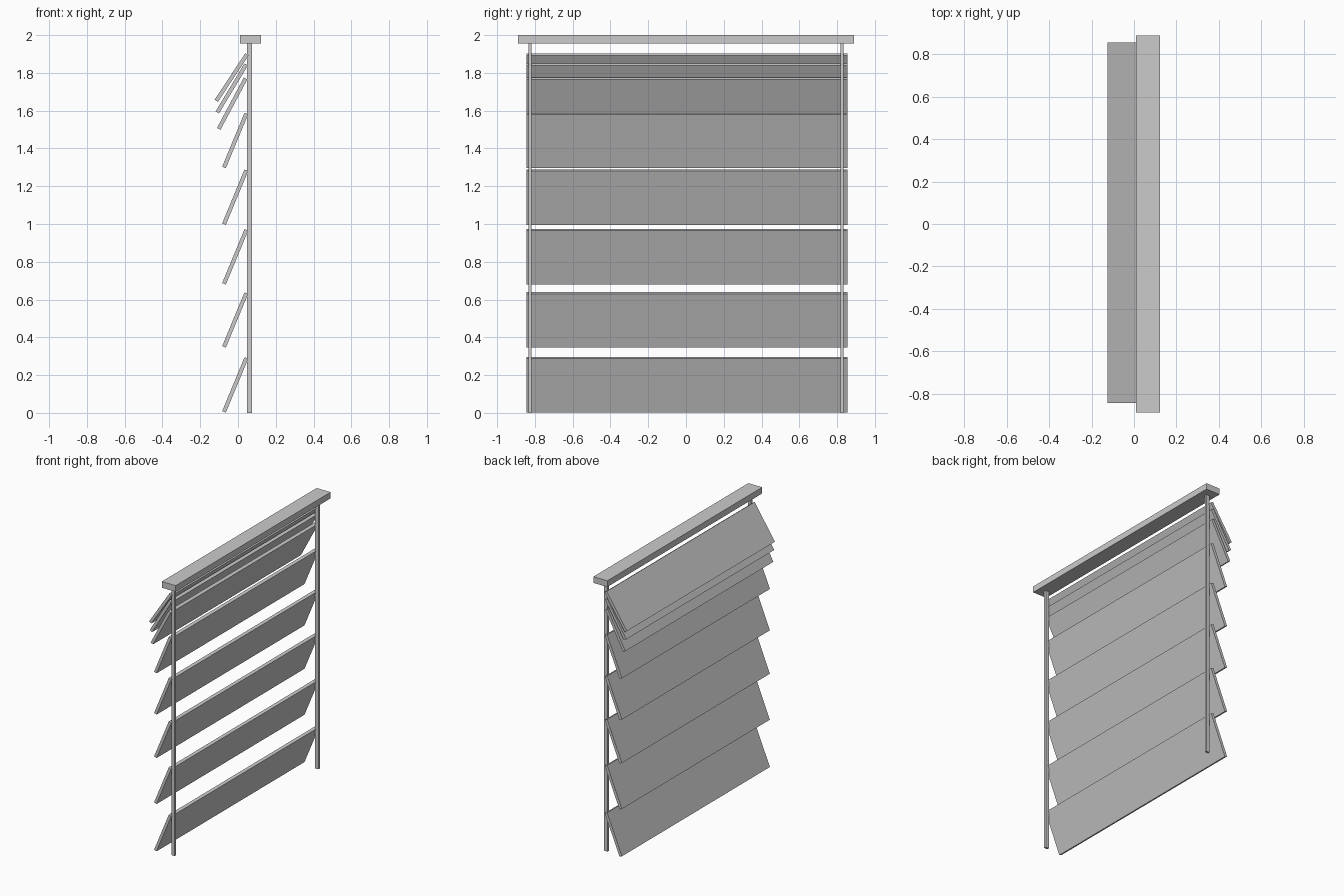
import bpy
from math import radians

cube = bpy.data.objects.get("Cube")
if cube:
    bpy.data.objects.remove(cube, do_unlink=True)

grey = bpy.data.materials.new("light_grey")
grey.use_nodes = True
colour = (0.6, 0.6, 0.6, 1)
grey.diffuse_color = colour
grey.node_tree.nodes["Principled BSDF"].inputs["Base Color"].default_value = colour


def box(name, centre, size, tilt=0):
    """Flat-sided box, tilted about the y axis in degrees."""
    bpy.ops.mesh.primitive_cube_add(size=1, location=centre)
    part = bpy.context.object
    part.name = name
    part.scale = size
    bpy.ops.object.transform_apply(location=False, rotation=False, scale=True)
    part.rotation_euler.y = radians(tilt)
    part.data.materials.append(grey)
    return part


# Head rail across the top
box("head_rail", (0.066, 0, 1.978), (0.112, 1.78, 0.045))

# Two thin guide posts under the rail
for side, y in (("near", -0.826), ("far", 0.826)):
    box(f"guide_post_{side}", (0.061, y, 0.978), (0.026, 0.016, 1.956))

# Slats gathered near the top: x, z, width, tilt
gathered = [(-0.034, 1.775, 0.295, 33.5),
            (-0.033, 1.718, 0.297, 31),
            (-0.031, 1.637, 0.303, 28)]
# Evenly tilted slats spread out below
spread = [(-0.015, z, 0.309, 22.5) for z in (1.442, 1.142, 0.826, 0.492, 0.148)]

for i, (x, z, width, tilt) in enumerate(gathered + spread, 1):
    box(f"slat_{i}", (x, 0.006, z), (0.021, 1.70, width), tilt)
